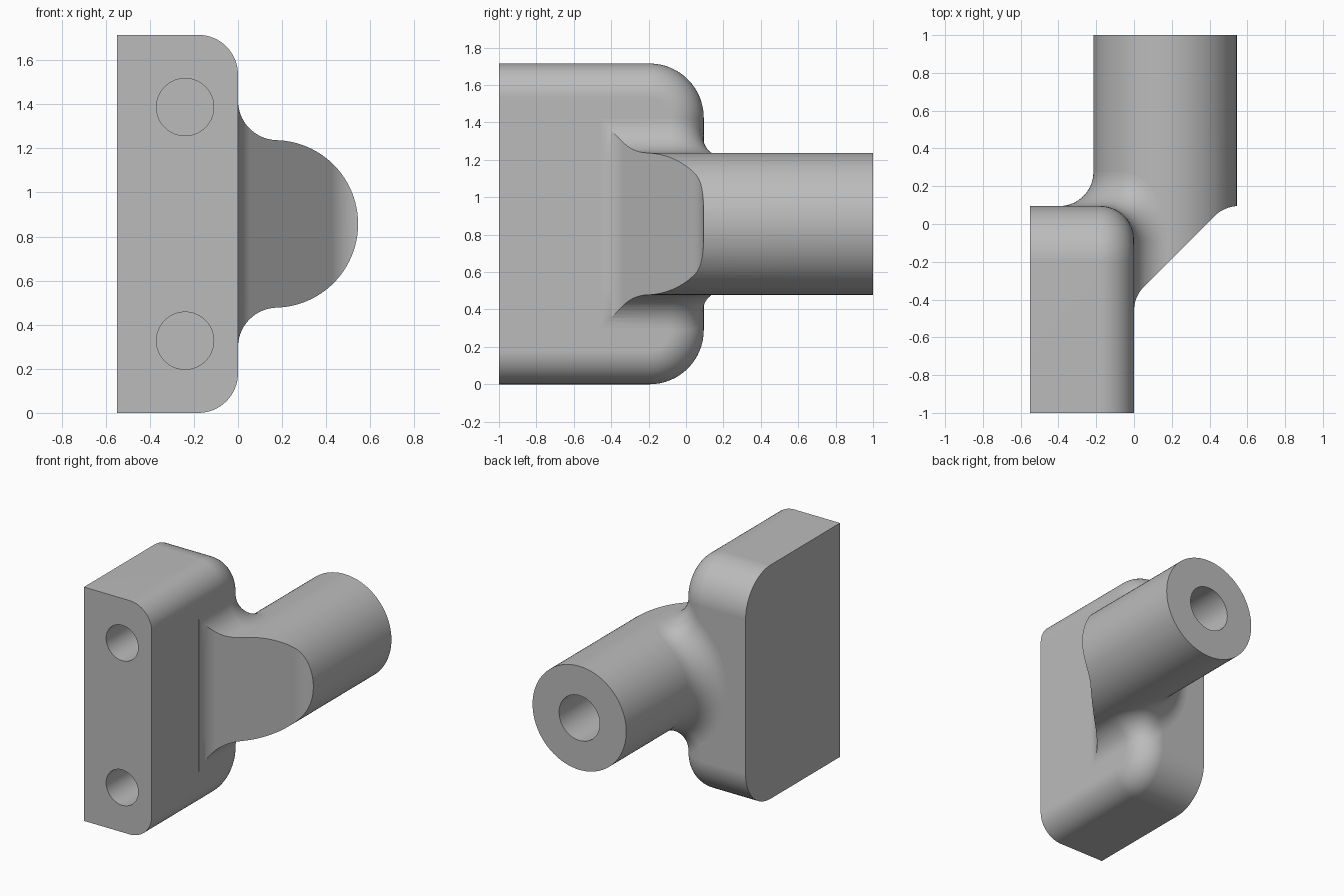
import bpy, bmesh, math
from mathutils import Vector, Matrix

if "Cube" in bpy.data.objects:
    bpy.data.objects.remove(bpy.data.objects["Cube"])

# Main dimensions
HEIGHT, LEFT, FRONT, BACK = 1.715, -0.55, -1.0, 0.095
MID = HEIGHT / 2
FILLET, CORNER = 0.18, 0.29
TUBE_X, TUBE_R, BORE_R, BOLT_R = 0.165, 0.38, 0.165, 0.13
ARM_START, SLOPE = -0.455, 0.385

grey = bpy.data.materials.new("light grey")
grey.use_nodes = True
GREY = (0.5, 0.5, 0.5, 1)
grey.diffuse_color = GREY
grey.node_tree.nodes["Principled BSDF"].inputs["Base Color"].default_value = GREY


def make(name, bm):
    bmesh.ops.recalc_face_normals(bm, faces=bm.faces)
    mesh = bpy.data.meshes.new(name)
    bm.to_mesh(mesh)
    bm.free()
    mesh.materials.append(grey)
    ob = bpy.data.objects.new(name, mesh)
    bpy.context.collection.objects.link(ob)
    return ob


def loft(name, sections):
    """Skin a row of equal closed sections and cap both ends."""
    bm = bmesh.new()
    rings = [[bm.verts.new(p) for p in s] for s in sections]
    for a, b in zip(rings, rings[1:]):
        for i in range(len(a)):
            j = (i + 1) % len(a)
            bm.faces.new((a[i], a[j], b[j], b[i]))
    bm.faces.new(rings[0])
    bm.faces.new(rings[-1])
    return make(name, bm)


def rod(name, x, z, radius, y0, y1, sides=96):
    bm = bmesh.new()
    bmesh.ops.create_cone(bm, cap_ends=True, segments=sides, radius1=radius,
                          radius2=radius, depth=y1 - y0)
    place = Matrix.Translation((x, (y0 + y1) / 2, z)) @ Matrix.Rotation(math.pi / 2, 4, "X")
    bmesh.ops.transform(bm, matrix=place, verts=bm.verts)
    return make(name, bm)


def arc(cx, cy, r, start, end, n=16):
    angles = [math.radians(start + (end - start) * i / n) for i in range(n + 1)]
    return [(cx + r * math.cos(a), cy + r * math.sin(a)) for a in angles]


def cut(ob, *cutters):
    bpy.context.view_layer.objects.active = ob
    for c in cutters:
        mod = ob.modifiers.new("cut", "BOOLEAN")
        mod.operation, mod.solver, mod.object = "DIFFERENCE", "EXACT", c
        bpy.ops.object.modifier_apply(modifier=mod.name)


def smooth(ob):
    bpy.ops.object.select_all(action="DESELECT")
    ob.select_set(True)
    bpy.context.view_layer.objects.active = ob
    bpy.ops.object.shade_smooth_by_angle(angle=math.radians(25))
    ob.modifiers.new("flat face normals", "WEIGHTED_NORMAL").keep_sharp = True


# Mounting block: outline rounded at the back, inset step by step at its right edge
def block_section(x, inset):
    y, r = BACK - CORNER, CORNER - inset
    outline = ([(FRONT, inset)] + arc(y, CORNER, r, -90, 0)
               + arc(y, HEIGHT - CORNER, r, 0, 90) + [(FRONT, HEIGHT - inset)])
    return [(x, *p) for p in outline]


rounding = arc(-FILLET, FILLET, FILLET, -90, 0)
edge = [(-FILLET + FILLET * math.sin(a), FILLET * (1 - math.cos(a)))
        for a in (math.pi / 2 * i / 16 for i in range(17))]
block = loft("mounting_block", [block_section(x, d) for x, d in [(LEFT, 0)] + edge])

# Blind bolt holes in the front
bolts = [rod("bolt_cutter", -0.24, MID + s * 0.53, BOLT_R, FRONT - 0.1, -0.4, 64) for s in (-1, 1)]
cut(block, *bolts)

# Tube with a blind bore
tube = rod("tube", TUBE_X, MID, TUBE_R, ARM_START, 1)
bore = rod("bore_cutter", TUBE_X, MID, BORE_R, 0.3, 1.1, 64)
cut(tube, bore)

# Blend between tube and block: a ball rolled along both surfaces
REACH = TUBE_R + FILLET


def blend_section(x, y, z, foot_x, foot_y):
    ball = Vector((x, y, z))
    to_tube = (Vector((TUBE_X, y, MID)) - ball).normalized()
    to_block = (Vector((foot_x, foot_y, z)) - ball).normalized()
    pts = [ball + FILLET * to_tube.slerp(to_block, i / 14) for i in range(15)]
    return pts + [ball + 1.4 * FILLET * (to_tube + to_block)]


def height_at(x):
    return math.sqrt(REACH ** 2 - (x - TUBE_X) ** 2)


path = [(FILLET, ARM_START, height_at(FILLET), 0, ARM_START)]
ex, ey = -FILLET, BACK - FILLET
for px, py in arc(ex, ey, 2 * FILLET, 0, 90, 28):
    path.append((px, py, height_at(px), ex, ey))
turn = math.degrees(math.acos((ex - TUBE_X) / REACH))
for px, pz in arc(TUBE_X, 0, REACH, turn, 180, 18)[1:]:
    path.append((px, BACK + FILLET, pz, px, BACK))
path += [(x, y, -h, fx, fy) for x, y, h, fx, fy in path[-2::-1]]
blend = loft("blend_fillet", [blend_section(x, y, MID + h, fx, fy) for x, y, h, fx, fy in path])

# Sloped underside of the arm, eased into the block and the tube
run = FILLET * math.tan(math.pi / 8)
profile = ([(0, -0.8)] + arc(FILLET, -SLOPE - run, FILLET, 180, 135)
           + arc(SLOPE + BACK + run, BACK - FILLET, FILLET, 135, 90) + [(0.8, BACK), (0.8, -0.8)])
slope = loft("slope_cutter", [[(x, y, z) for x, y in profile] for z in (-0.2, HEIGHT + 0.2)])
for part in (tube, blend):
    cut(part, slope)

for helper in bolts + [bore, slope]:
    bpy.data.objects.remove(helper)
for part in (block, tube, blend):
    smooth(part)
